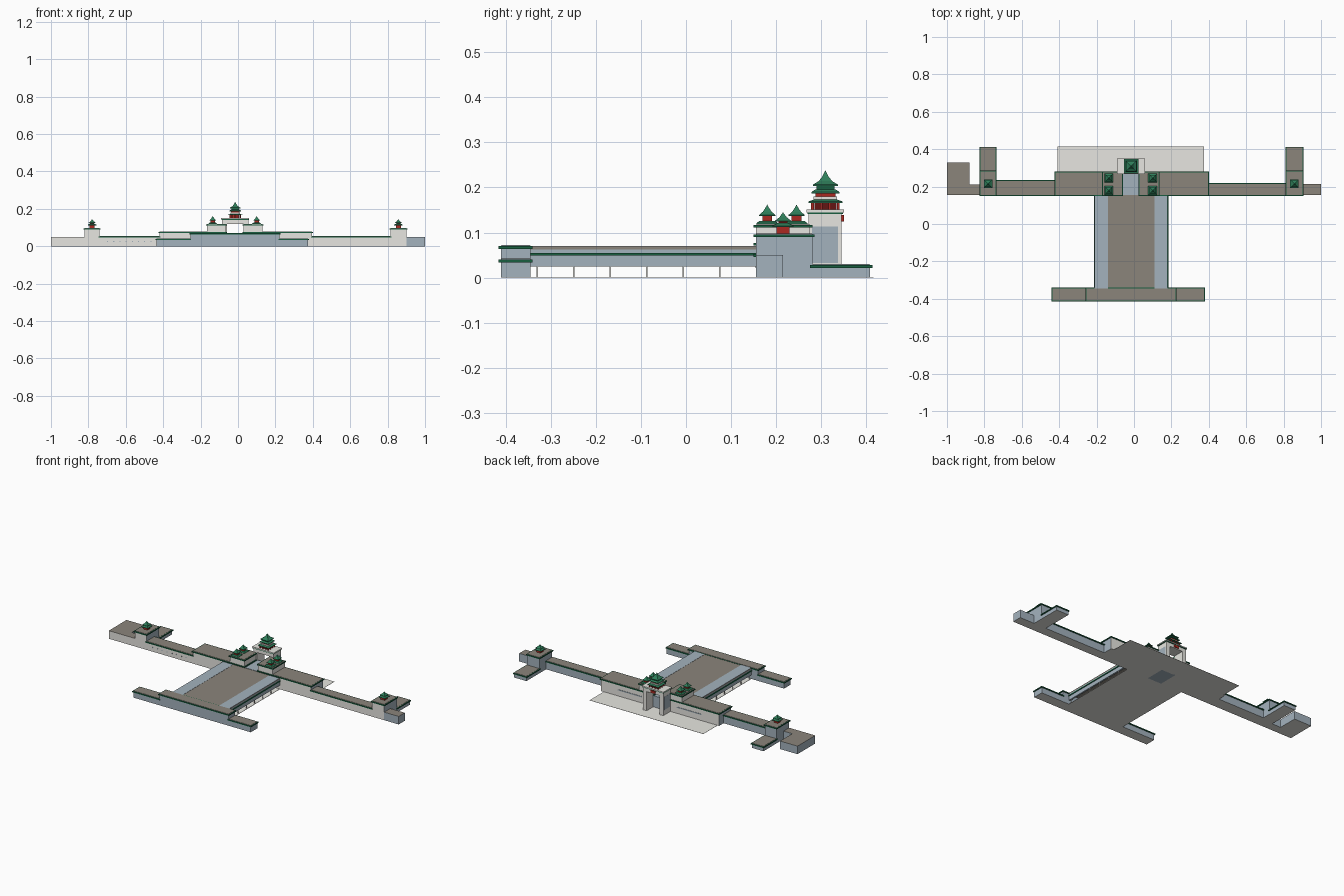
import bpy, bmesh

if "Cube" in bpy.data.objects:
    bpy.data.objects.remove(bpy.data.objects["Cube"])


def material(name, r, g, b):
    m = bpy.data.materials.new(name)
    m.diffuse_color = tuple((c / 255) ** 2.2 for c in (r, g, b)) + (1,)
    m.use_nodes = True
    m.node_tree.nodes["Principled BSDF"].inputs["Base Color"].default_value = m.diffuse_color
    return m


MATS = [material("white plaster", 250, 249, 243), material("slate blue", 162, 177, 188),
        material("stone brown", 138, 132, 122), material("roof green", 50, 125, 90),
        material("trim green", 30, 95, 66), material("column red", 170, 45, 38),
        material("dark red", 100, 28, 26)]
WHITE, SLATE, BROWN, ROOF, TRIM, RED, DARK = range(7)


def finish(name, bm, colour, rule=None):
    bmesh.ops.recalc_face_normals(bm, faces=bm.faces)
    bm.normal_update()
    for f in bm.faces:
        f.material_index = rule(f.normal) if rule else colour
    me = bpy.data.meshes.new(name)
    bm.to_mesh(me)
    bm.free()
    for m in MATS:
        me.materials.append(m)
    ob = bpy.data.objects.new(name, me)
    bpy.context.collection.objects.link(ob)
    return ob


def box(name, x, y, z, colour=WHITE, rule=None):
    bm = bmesh.new()
    bmesh.ops.create_cube(bm, size=1)
    for v in bm.verts:
        for i, (a, b) in enumerate((x, y, z)):
            v.co[i] = (a + b) / 2 + v.co[i] * (b - a)
    return finish(name, bm, colour, rule)


def stack(name, cx, cy, rings, colour):
    """Square rings of (half width, height), joined; a zero width makes a tip."""
    bm = bmesh.new()
    loops = [[bm.verts.new((cx + sx * w, cy + sy * w, z))
              for sx, sy in ((-1, -1), (1, -1), (1, 1), (-1, 1))] for w, z in rings]
    for a, b in zip(loops, loops[1:]):
        for i in range(4):
            bm.faces.new((a[i], a[(i + 1) % 4], b[(i + 1) % 4], b[i]))
    bm.faces.new(loops[0])
    bm.faces.new(loops[-1])
    bmesh.ops.remove_doubles(bm, verts=bm.verts, dist=1e-6)
    return finish(name, bm, colour)


def wall(name, x, y, h, front=WHITE, back=SLATE, side=SLATE, cap=True, z0=0.0):
    def rule(n):
        if n.z > 0.5:
            return BROWN
        if n.z < -0.5:
            return WHITE
        return front if n.y < -0.5 else back if n.y > 0.5 else side
    box(name, x, y, (z0, h), rule=rule)
    if cap:
        # overhanging green coping with a paved top
        o, t = 0.005, 0.006
        box(name + "_coping", (x[0] - o, x[1] + o), (y[0] - o, y[1] + o), (h - t - 0.001, h - 0.001), TRIM)
        box(name + "_paving", (x[0] + .001, x[1] - .001), (y[0] + .001, y[1] - .001), (h - .002, h + .001), BROWN)


def pavilion(name, cx, cy, z, s=1.0):
    """Small square pavilion with a concave tip roof over a skirt roof."""
    stack(name + "_skirt", cx, cy, [(.024 * s, z), (.024 * s, z + .002), (.017 * s, z + .007)], ROOF)
    stack(name + "_body", cx, cy, [(.011 * s, z + .005), (.011 * s, z + .021)], RED)
    stack(name + "_roof", cx, cy, [(.018 * s, z + .018), (.018 * s, z + .020), (.010 * s, z + .027),
                                   (.005 * s, z + .034), (0, z + .043)], ROOF)


F = 0.155  # front line of the rear wall

# Rear wall: outer ends, corner towers, side walls
wall("left_end_block", (-1, -.88), (F, .33), .05, cap=False)
wall("left_end_link", (-.88, -.82), (F, .21), .05, cap=False)
wall("right_end_block", (.90, 1), (F, .215), .05, front=SLATE, cap=False)
wall("left_wall", (-.74, -.42), (F, .23), .053)
wall("right_wall", (.395, .815), (F, .215), .053)
for side, x in (("left", (-.82, -.74)), ("right", (.815, .90))):
    wall(side + "_corner_tower", x, (F, .28), .097)
    wall(side + "_corner_wing", x, (.28, .408), .029)
    cx = sum(x) / 2
    stack(side + "_corner_pavilion_base", cx, .215, [(.014, .097), (.014, .114)], RED)
    stack(side + "_corner_skirt", cx, .215, [(.023, .112), (.023, .115), (.012, .121)], ROOF)
    stack(side + "_corner_pavilion_body", cx, .215, [(.010, .119), (.010, .126)], DARK)
    stack(side + "_corner_roof", cx, .215, [(.018, .124), (.018, .126), (.008, .134), (0, .145)], ROOF)

# Central gate wall, split by the passage
wall("gate_wall_left", (-.42, -.065), (F, .275), .078, back=WHITE)
wall("gate_wall_right", (.03, .395), (F, .275), .078, back=WHITE)
box("passage_floor", (-.065, .03), (F, .28), (0, .071), SLATE)
for i, x in enumerate(((-.30, -.13), (.11, .28))):
    box(f"gate_wall_slit_{i}", x, (.274, .277), (.036, .042), SLATE)
for i in range(8):
    x = -.70 + i * .033
    box(f"wall_loophole_{i}", (x, x + .006), (F - .001, F + .001), (.022, .028), SLATE)

# Flanking towers, each with two pavilions
for side, x, px in (("left", (-.165, -.065), -.135), ("right", (.03, .13), .10)):
    wall(side + "_flank_tower", x, (F, .275), .118, z0=.077, side=WHITE, back=WHITE)
    for end, y in (("front", .18), ("rear", .245)):
        pavilion(f"{side}_{end}_flank_pavilion", px, y, .119)

# Gate tower: two side walls with slate panels, lintel, cornice
GX, GY = -.015, .309
for side, x, px in (("left", (-.085, -.06), -.085), ("right", (.03, .055), .055)):
    box(side + "_gate_pier", x, (.272, .345), (0, .122))
    box(side + "_gate_panel", (px - .001, px + .001), (.279, .337), (.033, .114), SLATE)
box("gate_lintel", (-.085, .055), (.272, .345), (.12, .145))
box("gate_cornice", (-.09, .06), (.267, .35), (.145, .151))
box("gate_cornice_trim", (-.088, .058), (.269, .348), (.141, .145), TRIM)
box("gate_rear_plaque", (-.03, 0), (.344, .35), (.125, .139), RED)

# Gate pavilion: columned lower storey, skirt roof, upper storey, tip roof
stack("gate_pavilion_core", GX, GY, [(.024, .15), (.024, .168)], DARK)
for i in range(4):
    for j in range(4):
        if i in (0, 3) or j in (0, 3):
            stack(f"gate_column_{i}_{j}", GX + (i - 1.5) * .019, GY + (j - 1.5) * .019,
                  [(.003, .15), (.003, .168)], RED)
stack("gate_skirt_roof", GX, GY, [(.038, .166), (.038, .169), (.026, .173)], ROOF)
stack("gate_balcony", GX, GY, [(.026, .172), (.026, .180)], WHITE)
stack("gate_upper_storey", GX, GY, [(.022, .18), (.022, .190)], RED)
stack("gate_upper_skirt", GX, GY, [(.031, .187), (.031, .190), (.022, .196)], ROOF)
stack("gate_upper_band", GX, GY, [(.020, .195), (.020, .206)], TRIM)
stack("gate_tip_roof", GX, GY, [(.028, .203), (.028, .206), (.015, .214), (.007, .224), (0, .238)], ROOF)

# Rear apron sheet and floor under the deck
box("rear_apron", (-.41, .375), (.275, .415), (0, .001))
box("deck_floor", (-.21, .18), (-.345, F), (0, .002))

# Long deck: brown middle, slate side strips, side walls on thin posts
DY = (-.345, F)
box("deck_slab", (-.21, .18), DY, (.062, .069), BROWN)
for side, strip, w, trim in (("left", (-.21, -.14), (-.21, -.20), (-.214, -.20)),
                             ("right", (.11, .18), (.17, .18), (.17, .184))):
    box(side + "_deck_strip", strip, DY, (.068, .070), SLATE)
    box(side + "_deck_wall", w, DY, (.025, .063), SLATE)
    box(side + "_deck_trim", trim, DY, (.049, .055), TRIM)
    for i in range(6):
        y = -.33 + i * .081
        box(f"{side}_deck_post_{i}", (w[0] + .003, w[1] - .003), (y - .0015, y + .0015), (0, .026))

# Front wall: low ends and a taller middle
FY = (-.41, -.345)
wall("front_wall_left", (-.435, -.255), FY, .041, front=SLATE)
wall("front_wall_middle", (-.255, .222), FY, .071, front=SLATE)
wall("front_wall_right", (.222, .375), FY, .041, front=SLATE)
